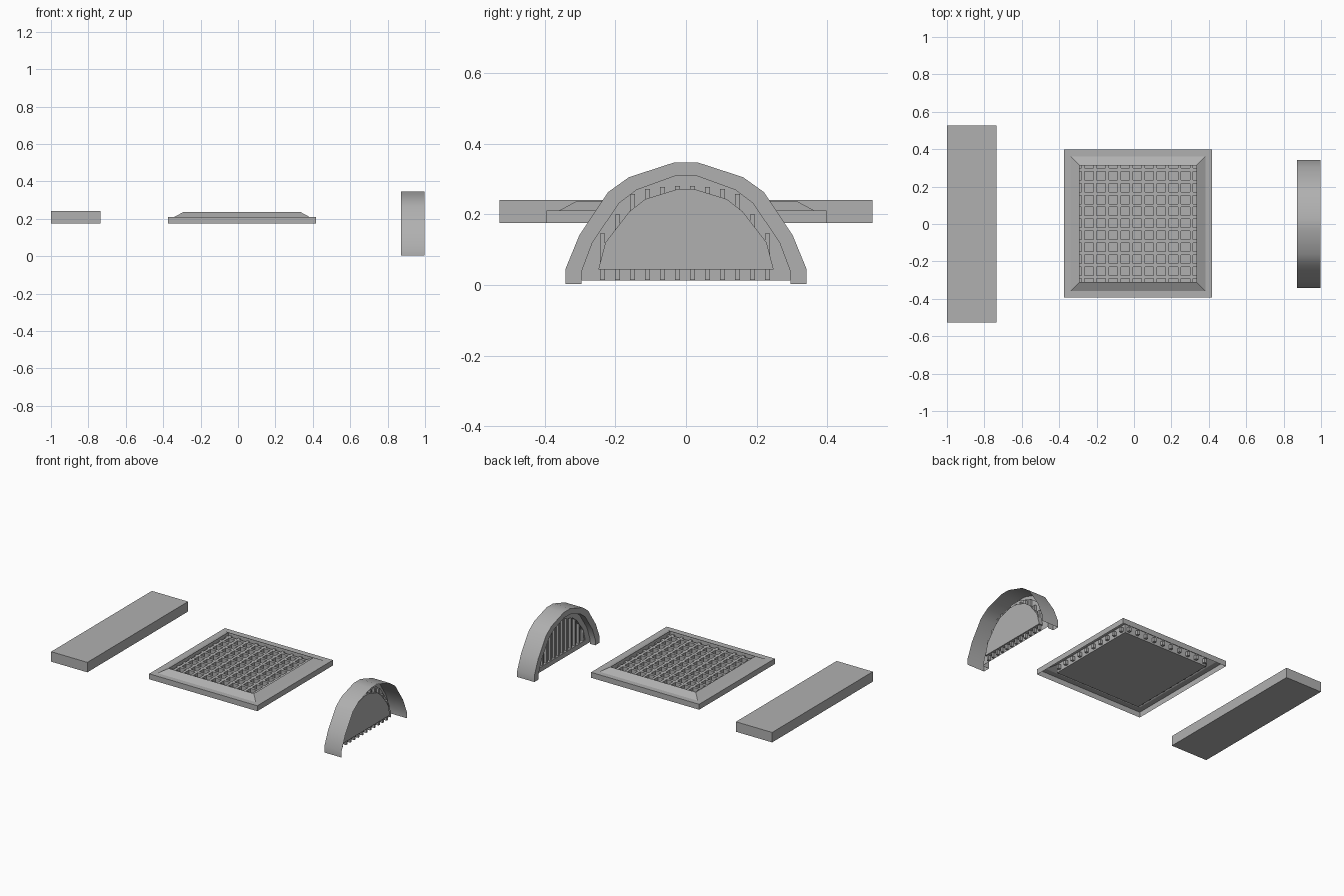
import bpy, bmesh, math

if "Cube" in bpy.data.objects:
    bpy.data.objects.remove(bpy.data.objects["Cube"])

GREY = bpy.data.materials.new("dark_grey")
GREY.diffuse_color = (0.435, 0.435, 0.435, 1)
GREY.use_nodes = True
GREY.node_tree.nodes["Principled BSDF"].inputs["Base Color"].default_value = GREY.diffuse_color

def finish(bm, name):
    bmesh.ops.recalc_face_normals(bm, faces=bm.faces[:])
    me = bpy.data.meshes.new(name)
    bm.to_mesh(me)
    bm.free()
    me.materials.append(GREY)
    ob = bpy.data.objects.new(name, me)
    bpy.context.collection.objects.link(ob)
    return ob

def add_box(bm, lo, hi):
    vs = bmesh.ops.create_cube(bm, size=1)["verts"]
    for v in vs:
        for i in range(3):
            v.co[i] = lo[i] if v.co[i] < 0 else hi[i]

def boxes(name, items):
    bm = bmesh.new()
    for lo, hi in items:
        add_box(bm, lo, hi)
    return finish(bm, name)

def loft(name, loops, closed_loop=True):
    """Skin a list of equally long point loops."""
    bm = bmesh.new()
    rows = [[bm.verts.new(p) for p in lp] for lp in loops]
    n = len(rows[0])
    for a, b in zip(rows, rows[1:]):
        for i in range(n if closed_loop else n - 1):
            k = (i + 1) % n
            bm.faces.new((a[i], a[k], b[k], b[i]))
    return finish(bm, name)

# Plain slab on the left
boxes("slab", [((-1, -0.527, 0.175), (-0.735, 0.527, 0.241))])

# Square grate: bevelled frame with an inner lip, open underneath
CX, CY = 0.021, 0.002
def square(h, z):
    return [(CX + sx * h, CY + sy * h, z) for sx, sy in ((-1, -1), (1, -1), (1, 1), (-1, 1))]
loft("grate_frame", [square(0.396, 0.175), square(0.396, 0.211), square(0.36, 0.211),
                     square(0.312, 0.237), square(0.312, 0.187)])

# Crossed bars over a backing plate
bars = []
L, W = 0.33, 0.009
for k in range(10):
    x = -0.273 + 0.0645 * k
    y = 0.29 - 0.0637 * k
    bars.append(((x - W, CY - L, 0.192), (x + W, CY + L, 0.219)))
    bars.append(((CX - L, y - W, 0.192), (CX + L, y + W, 0.219)))
boxes("grate_bars", bars)
P = 0.313
boxes("grate_plate", [((CX - P, CY - P, 0.18), (CX + P, CY + P, 0.19))])

# Arched vent on the right: outlines as half profiles (y, z), mirrored
def arch(half):
    return [(-y, z) for y, z in half] + [(y, z) for y, z in reversed(half)]
def at(x, pts):
    return [(x, y, z) for y, z in pts]

outer = arch([(0.341, 0.003), (0.341, 0.045), (0.302, 0.14), (0.22, 0.263), (0.161, 0.305), (0.035, 0.346)])
inner = arch([(0.296, 0.003), (0.296, 0.04), (0.266, 0.12), (0.19, 0.232), (0.14, 0.27), (0.033, 0.309)])
panel = arch([(0.296, 0.013), (0.296, 0.04), (0.266, 0.12), (0.19, 0.232), (0.14, 0.27), (0.033, 0.309)])
hole = arch([(0.248, 0.044), (0.245, 0.055), (0.228, 0.12), (0.16, 0.208), (0.115, 0.243), (0.024, 0.271)])
X0, X1 = 0.872, 0.998
rim = loft("arch_rim", [at(X1, outer), at(X0, outer), at(X0, inner), at(0.912, inner)], closed_loop=False)
loft("arch_inner_frame", [at(0.912, panel), at(0.912, hole), at(0.934, hole)])

# Vertical bars and backing plate of the vent
tops = [0.28, 0.277, 0.272, 0.257, 0.2, 0.145]
vent = []
for i, t in enumerate(tops):
    for s in (-1, 1):
        y = s * (0.0213 + 0.0425 * i) - 0.003
        vent.append(((0.916, y - 0.007, 0.014), (0.932, y + 0.007, t)))
boxes("arch_bars", vent)
bm = bmesh.new()
f = bm.faces.new([bm.verts.new(p) for p in at(0.932, hole)])
ext = bmesh.ops.extrude_face_region(bm, geom=[f])["geom"]
bmesh.ops.translate(bm, vec=(0.008, 0, 0), verts=[g for g in ext if isinstance(g, bmesh.types.BMVert)])
finish(bm, "arch_plate")

# Smooth the curved rim, keep its corners sharp
bpy.ops.object.select_all(action='DESELECT')
rim.select_set(True)
bpy.context.view_layer.objects.active = rim
bpy.ops.object.shade_smooth_by_angle(angle=math.radians(40))
